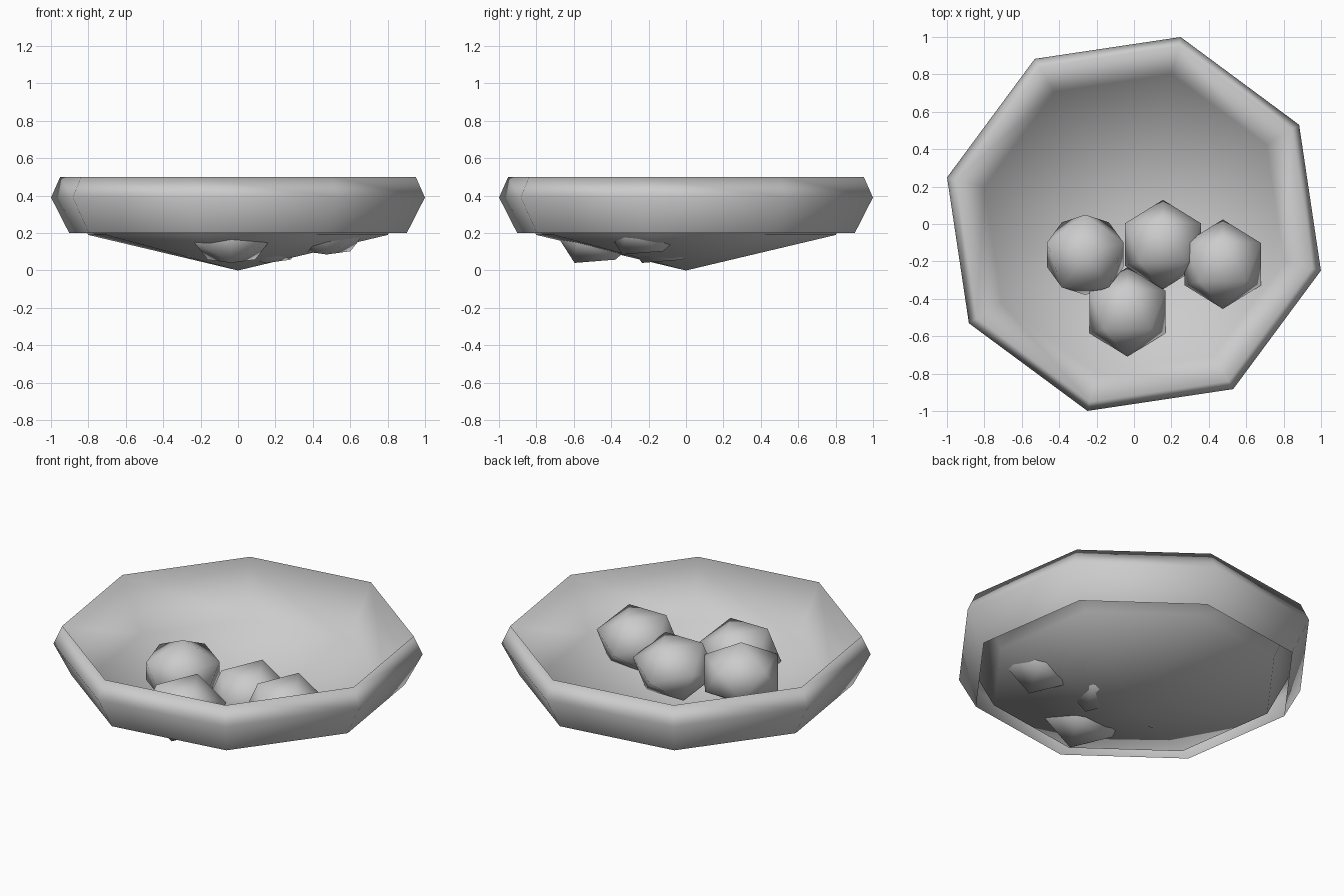
import bpy, bmesh
from math import radians, sin, cos
from mathutils import Matrix

cube = bpy.data.objects.get("Cube")
if cube:
    bpy.data.objects.remove(cube, do_unlink=True)

# Single plain grey
grey = bpy.data.materials.new("plain_grey")
grey.use_nodes = True
colour = (0.6, 0.6, 0.6, 1)
grey.diffuse_color = colour
grey.node_tree.nodes["Principled BSDF"].inputs["Base Color"].default_value = colour


def add_object(name, bm):
    mesh = bpy.data.meshes.new(name)
    bm.to_mesh(mesh)
    bm.free()
    mesh.materials.append(grey)
    for poly in mesh.polygons:
        poly.use_smooth = True
    obj = bpy.data.objects.new(name, mesh)
    bpy.context.collection.objects.link(obj)
    return obj


def make_bowl(name, profile, sides, turn):
    """Open lathe from a centre point outward, over the rim and down."""
    bm = bmesh.new()
    centre = bm.verts.new((0, 0, 0))
    rings = []
    for radius, z in profile:
        angles = [radians(turn + 360 * k / sides) for k in range(sides)]
        rings.append([bm.verts.new((radius * cos(a), radius * sin(a), z)) for a in angles])
    for k in range(sides):
        n = (k + 1) % sides
        bm.faces.new((centre, rings[0][k], rings[0][n]))
        for low, high in zip(rings, rings[1:]):
            bm.faces.new((low[k], high[k], high[n], low[n]))
    return add_object(name, bm)


def make_ball(name, place, tilt, spin):
    """Slightly flattened twenty-sided ball."""
    bm = bmesh.new()
    matrix = (Matrix.Translation(place) @ Matrix.Diagonal((1, 1, 0.78, 1))
              @ Matrix.Rotation(radians(tilt), 4, 'X') @ Matrix.Rotation(radians(spin), 4, 'Z'))
    bmesh.ops.create_icosphere(bm, subdivisions=1, radius=0.24, matrix=matrix)
    return add_object(name, bm)


# Bowl: shallow cone floor, flared inner wall, rim, outer skirt
make_bowl("bowl", [(0.825, 0.19), (0.98, 0.5), (1.03, 0.39), (0.93, 0.2)], 8, 31)

# Balls: one upright, three lying on their side
make_ball("upright_ball", (-0.26, -0.165, 0.25), 0, 90)
make_ball("middle_ball", (0.155, -0.11, 0.2), -95, -90)
make_ball("left_ball", (0.475, -0.215, 0.245), -95, -90)
make_ball("front_ball", (-0.035, -0.47, 0.2), -95, -90)
